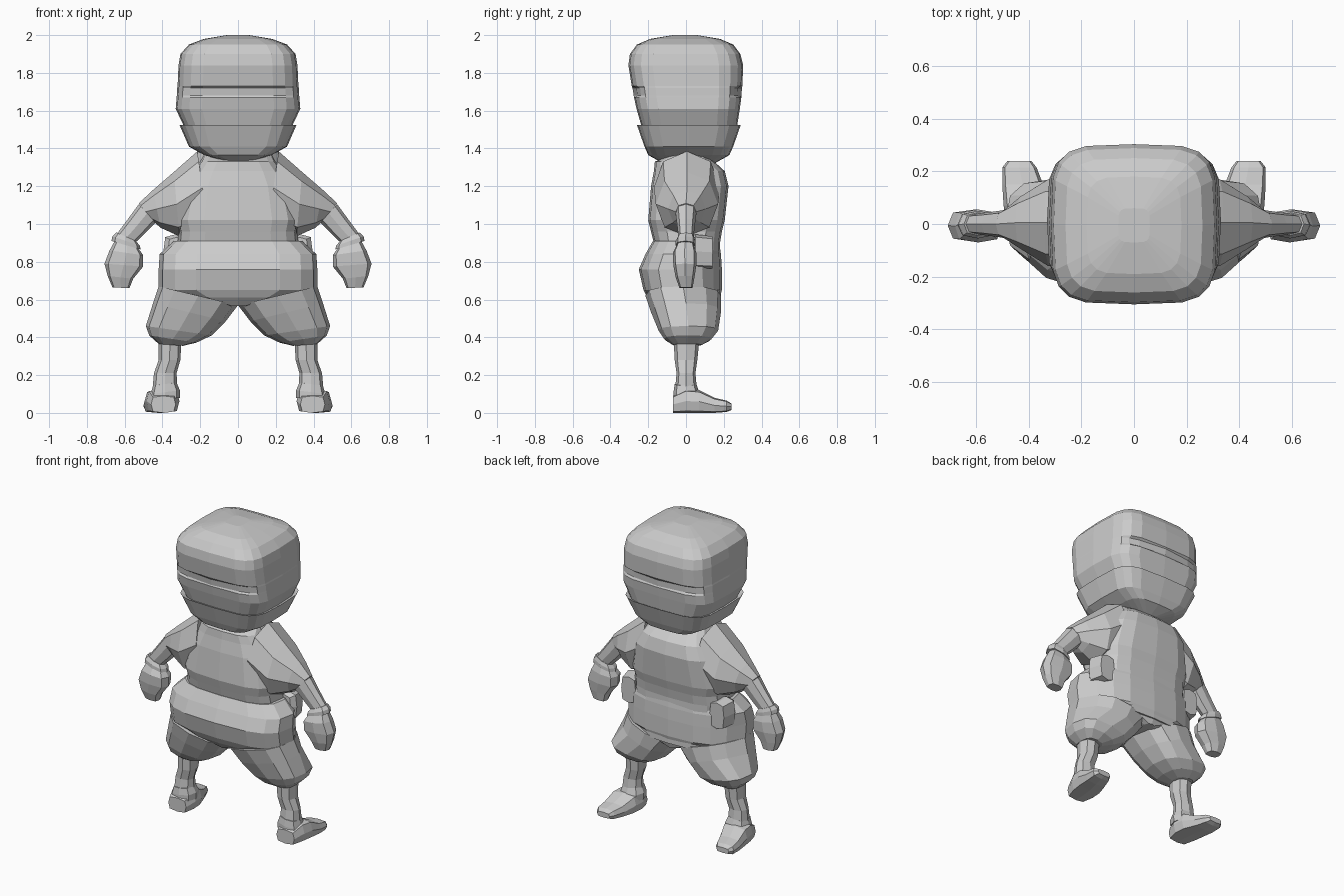
import bpy, bmesh, math
from mathutils import Vector


def power(value, exponent):
    return math.copysign(abs(value) ** exponent, value)


def loft(name, rings, sides=8, square=3.0, mirror=False):
    """Skin a list of (centre, u, v) superellipse rings and cap both ends."""
    bm = bmesh.new()
    loops = []
    for c, u, v in rings:
        loop = []
        for i in range(sides):
            a = 2 * math.pi * i / sides
            p = c + u * power(math.cos(a), 2 / square) + v * power(math.sin(a), 2 / square)
            loop.append(bm.verts.new(p))
        loops.append(loop)
    for a, b in zip(loops, loops[1:]):
        for i in range(sides):
            j = (i + 1) % sides
            bm.faces.new((a[i], a[j], b[j], b[i]))
    bm.faces.new(loops[0])
    bm.faces.new(loops[-1])
    bmesh.ops.recalc_face_normals(bm, faces=bm.faces[:])
    mesh = bpy.data.meshes.new(name)
    bm.to_mesh(mesh)
    bm.free()
    ob = bpy.data.objects.new(name, mesh)
    bpy.context.collection.objects.link(ob)
    if mirror:
        ob.modifiers.new("Mirror", 'MIRROR')
    return ob


def span(x0, z0, x1, z1, y0, y1):
    """Ring between two points of the front outline, with a depth range."""
    p, q = Vector((x0, 0, z0)), Vector((x1, 0, z1))
    return (p + q) / 2 + Vector((0, (y0 + y1) / 2, 0)), (q - p) / 2, Vector((0, (y1 - y0) / 2, 0))


def level(z, w, y0, y1):
    return span(-w, z, w, z, y0, y1)


def slice_y(y, x0, x1, z0, z1):
    """Ring standing across the y axis."""
    return (Vector(((x0 + x1) / 2, y, (z0 + z1) / 2)),
            Vector(((x1 - x0) / 2, 0, 0)), Vector((0, 0, (z1 - z0) / 2)))


# Masked head with wrapped chin band
head = loft("head", [level(*r) for r in (
    (1.32, .04, -.12, .15), (1.365, .18, -.20, .23), (1.41, .26, -.22, .25),
    (1.525, .31, -.26, .29), (1.515, .285, -.235, .27), (1.61, .33, -.262, .285),
    (1.67, .325, -.275, .293), (1.68, .324, -.277, .294), (1.72, .322, -.283, .296),
    (1.73, .32, -.287, .298), (1.84, .315, -.305, .303), (1.90, .305, -.297, .288),
    (1.95, .26, -.26, .25), (1.98, .18, -.19, .18), (2.0, .06, -.07, .06))], 20, 4.3)
# Eye slits pressed into the front and back, off the centre line
for v in head.data.vertices:
    if 1.675 < v.co.z < 1.725 and .04 < abs(v.co.x) < .26:
        v.co.y *= .95

# Neck and tunic
loft("neck", [level(1.27, .22, -.12, .14), level(1.385, .215, -.04, .05)], 8, 2.5)
loft("tunic", [level(*r) for r in (
    (.60, .28, -.15, .185), (.90, .32, -.17, .18), (.96, .315, -.185, .19),
    (1.02, .33, -.20, .205), (1.20, .29, -.185, .225), (1.28, .24, -.17, .205),
    (1.33, .20, -.165, .15), (1.37, .18, -.08, .09))], 16, 3.2)

# Sleeves tapering to the elbows
loft("sleeve", [span(*r) for r in (
    (.16, 1.0, .215, 1.385, -.17, .18), (.31, .935, .34, 1.275, -.16, .17),
    (.41, .98, .45, 1.18, -.095, .105), (.455, 1.02, .525, 1.11, -.055, .055))],
    8, 2.1, True)

# Forearms, wrist wraps and hands
loft("forearm", [span(*r) for r in (
    (.435, 1.01, .525, 1.105, -.055, .055), (.487, .955, .58, 1.03, -.047, .047),
    (.54, .905, .64, .95, -.04, .04))], 8, 2.4, True)
loft("wrist_wrap", [span(*r) for r in (
    (.54, .91, .645, .955, -.043, .043), (.52, .885, .665, .935, -.055, .05),
    (.515, .865, .67, .91, -.055, .05))], 8, 2.6, True)
loft("hand", [span(*r) for r in (
    (.53, .875, .65, .915, -.045, .04), (.502, .835, .68, .86, -.07, .055),
    (.502, .775, .707, .79, -.067, .055), (.555, .71, .69, .725, -.055, .045),
    (.575, .66, .665, .665, -.035, .035))], 8, 3.2, True)

# Baggy trousers: hips full in front and narrowing behind
hips = loft("trouser_hips", [level(*r) for r in (
    (.565, .05, -.17, .17), (.61, .30, -.205, .18), (.65, .42, -.225, .19),
    (.76, .42, -.25, .19), (.84, .415, -.215, .185), (.91, .34, -.175, .175))], 16, 3.0)

# Trouser legs gathered at the cuffs
legs = loft("trouser_leg", [span(*r) for r in (
    (0, .57, .42, .67, -.215, .185), (.065, .485, .45, .58, -.185, .185),
    (.14, .41, .488, .46, -.145, .17), (.22, .372, .47, .41, -.115, .135),
    (.29, .355, .42, .365, -.07, .085))], 12, 2.7, True)
for part, taper in ((hips, 1.1), (legs, 1.0)):
    for v in part.data.vertices:
        if part is hips or v.co.z > .53:
            v.co.x *= 1 - taper * max(0, v.co.y)

# Side knots at the waist
loft("waist_knot", [slice_y(.02, .28, .37, .79, .93), slice_y(.05, .27, .395, .765, .945),
                    slice_y(.14, .27, .375, .765, .935)], 8, 4, True)

# Shins, ankle wraps and feet
loft("shin", [span(*r) for r in (
    (.30, .38, .42, .38, -.065, .07), (.305, .28, .42, .28, -.06, .06),
    (.325, .21, .445, .21, -.05, .05), (.32, .10, .455, .10, -.06, .06))], 8, 2.4, True)
loft("ankle_wrap", [span(*r) for r in (
    (.325, .16, .45, .145, -.06, .055), (.308, .12, .462, .10, -.066, .07),
    (.308, .08, .468, .08, -.066, .075))], 8, 2.8, True)
loft("foot", [slice_y(*r) for r in (
    (-.07, .33, .46, 0, .09), (0, .31, .485, 0, .125), (.07, .315, .495, 0, .12),
    (.15, .345, .50, 0, .08), (.215, .37, .50, .005, .065),
    (.24, .39, .48, .015, .05))], 8, 4, True)
